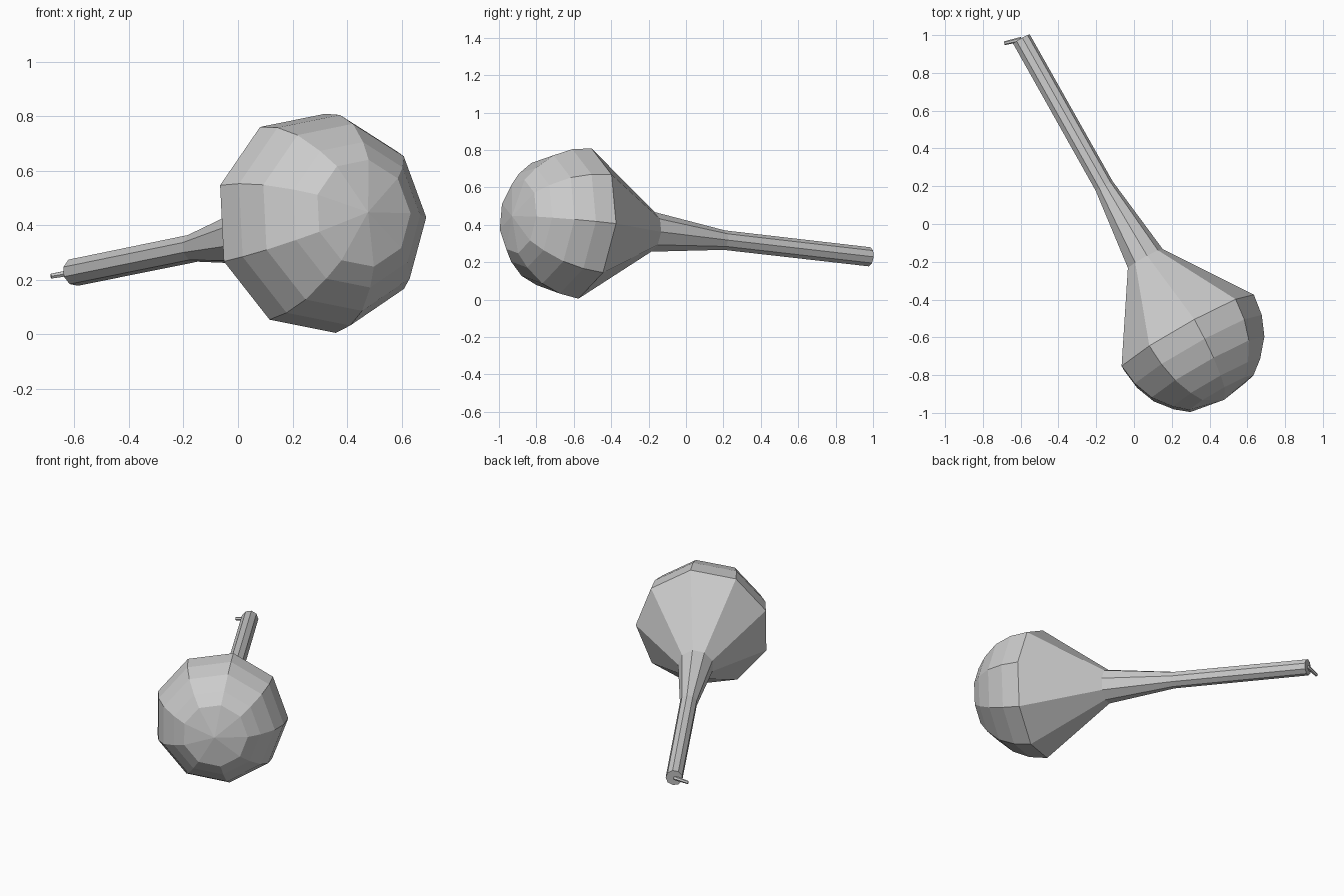
import bpy, bmesh, math
from mathutils import Vector

if "Cube" in bpy.data.objects:
    bpy.data.objects.remove(bpy.data.objects["Cube"])

SIDES = 9
TIP = Vector((-0.597, 0.978, 0.229))    # centre of the handle end
RIM = Vector((0.277, -0.575, 0.407))    # centre of the widest ring


def lathe(name, origin, axis, profile, sides, start=0.0):
    """Turn (distance, radius) pairs about an axis; radius 0 makes a pole."""
    d = axis.normalized()
    h = Vector((-d.y, d.x, 0)).normalized()
    u = d.cross(h)
    bm = bmesh.new()
    rings = []
    for s, r in profile:
        c = origin + d * s
        if r == 0:
            rings.append([bm.verts.new(c)])
            continue
        rings.append([bm.verts.new(c + r * (h * math.cos(start + a) + u * math.sin(start + a)))
                      for a in (2 * math.pi * i / sides for i in range(sides))])
    for a, b in zip(rings, rings[1:]):
        for i in range(sides):
            j = (i + 1) % sides
            if len(b) == 1:
                bm.faces.new((a[i], a[j], b[0]))
            else:
                bm.faces.new((a[i], a[j], b[j], b[i]))
    for ring in (rings[0], rings[-1]):
        if len(ring) > 1:
            bm.faces.new(ring)
    bmesh.ops.recalc_face_normals(bm, faces=bm.faces[:])
    mesh = bpy.data.meshes.new(name)
    bm.to_mesh(mesh)
    bm.free()
    obj = bpy.data.objects.new(name, mesh)
    bpy.context.collection.objects.link(obj)
    return obj


# Gourd body: handle, neck, flare and faceted dome in one turned skin
length = (RIM - TIP).length
axis = RIM - TIP
body_profile = [(-length, 0.052), (-0.893, 0.053), (-0.449, 0.108), (0, 0.41),
                (0.115, 0.394), (0.222, 0.35), (0.315, 0.272), (0.372, 0.2), (0.41, 0)]
# h points to +x/+y when turned about the head direction
lathe("gourd_body", RIM, axis, body_profile, SIDES)

# Short thin stem sticking out sideways at the handle end
stem_start = TIP + Vector((0.0, 0.0, 0.0))
stem_end = Vector((-0.686, 0.957, 0.213))
stem_axis = stem_end - stem_start
lathe("stem", stem_start, stem_axis, [(0, 0.013), (stem_axis.length, 0.01)], 6)
